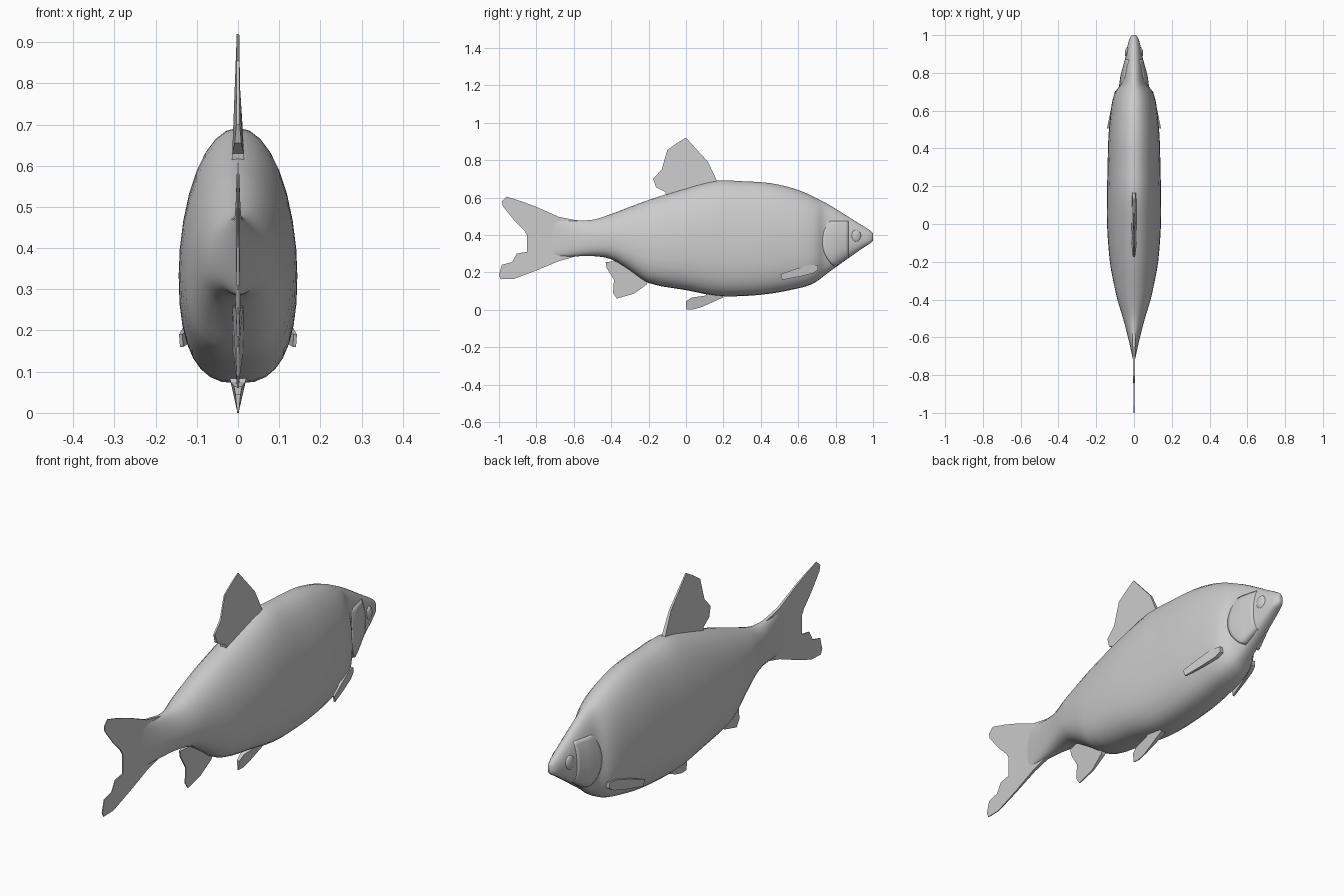
import bpy, bmesh, math

if "Cube" in bpy.data.objects:
    bpy.data.objects.remove(bpy.data.objects["Cube"])

# Body stations: y, top z, bottom z, half width
ST = [(-.73, .485, .29, .003), (-.66, .482, .285, .018), (-.6, .479, .285, .032),
      (-.5, .481, .287, .058), (-.4, .512, .27, .088), (-.3, .55, .21, .11),
      (-.2, .587, .143, .128), (0, .65, .105, .143), (.16, .69, .075, .143),
      (.3, .687, .073, .14), (.45, .677, .086, .136), (.57, .65, .108, .126),
      (.65, .62, .128, .115), (.7, .595, .152, .099), (.74, .575, .183, .071),
      (.8, .54, .227, .058), (.9, .477, .298, .043), (.965, .437, .343, .029),
      (.99, .42, .358, .019), (1, .408, .37, .01)]


def station(y):
    """Smoothly interpolated top, bottom, half width (Hermite)."""
    i = 0
    while i < len(ST) - 2 and y > ST[i + 1][0]:
        i += 1
    a, b = ST[i], ST[i + 1]
    p, n = ST[max(i - 1, 0)], ST[min(i + 2, len(ST) - 1)]
    h = b[0] - a[0]
    t = (y - a[0]) / h
    out = []
    for k in (1, 2, 3):
        m0 = (b[k] - p[k]) / (b[0] - p[0]) * h
        m1 = (n[k] - a[k]) / (n[0] - a[0]) * h
        out.append((2*t**3 - 3*t*t + 1)*a[k] + (t**3 - 2*t*t + t)*m0
                   + (3*t*t - 2*t**3)*b[k] + (t**3 - t*t)*m1)
    return out


def shape(top, bot, z):
    """Relative width (0..1) of the cross-section at height z."""
    mid = bot + .42 * (top - bot)
    d, n = ((z - mid) / (top - mid), 2) if z > mid else ((mid - z) / (mid - bot), 2.6)
    return max(0, 1 - min(1, d) ** n) ** (1 / n)


def make(name, verts, faces, angle=40):
    me = bpy.data.meshes.new(name)
    me.from_pydata(verts, [], faces)
    bm = bmesh.new()
    bm.from_mesh(me)
    bmesh.ops.recalc_face_normals(bm, faces=bm.faces)
    bm.to_mesh(me)
    bm.free()
    ob = bpy.data.objects.new(name, me)
    bpy.context.collection.objects.link(ob)
    bpy.ops.object.select_all(action='DESELECT')
    ob.select_set(True)
    bpy.context.view_layer.objects.active = ob
    bpy.ops.object.shade_smooth_by_angle(angle=math.radians(angle))
    return ob


def grid_faces(rows, cols, wrap=False):
    return [(r*cols + c, r*cols + (c+1) % cols, (r+1)*cols + (c+1) % cols, (r+1)*cols + c)
            for r in range(rows - 1) for c in range(cols if wrap else cols - 1)]


# Body with head
N = 32
ys = []
for a, b in zip(ST, ST[1:]):
    ys += [a[0] + (b[0] - a[0]) * k / 3 for k in range(3)]
ys.append(1)
verts = []
for y in ys:
    top, bot, w = station(y)
    mid = bot + .42 * (top - bot)
    for k in range(N):
        a = 2 * math.pi * k / N
        s, c = math.sin(a), math.cos(a)
        e = 1 if s > 0 else 2 / 2.6
        x = w * math.copysign(abs(c) ** e, c)
        z = mid + (top - mid) * s if s > 0 else mid - (mid - bot) * abs(s) ** e
        verts.append((x, y, z))
faces = grid_faces(len(ys), N, True)
faces += [tuple(range(N)), tuple(range(len(verts) - N, len(verts)))]
make("body", verts, faces, 60)

# Gill covers: flared plates over the back of the head
U, V = 8, 14
for side, label in ((1, "right"), (-1, "left")):
    verts = []
    for i in range(U + 1):
        u = i / U
        for j in range(V + 1):
            v = j / V
            back = .724 + .075 * (1 - v) ** 4 + .03 * v ** 5
            y = .87 + u * (back - .87)
            top, bot, w = station(max(y, .79))
            lo = bot + .004
            z = lo + v * (.475 - lo)
            half = w + u * (.004 + .016 * (1 - v ** 3))
            verts.append((side * (half * shape(top, bot, z) + .001), y, z))
    ob = make("gill_cover_" + label, verts, grid_faces(U + 1, V + 1), 60)
    mod = ob.modifiers.new("rim", 'SOLIDIFY')
    mod.thickness = .012
    mod.offset = -1

    # Eyes
    top, bot, w = station(.91)
    bpy.ops.mesh.primitive_uv_sphere_add(segments=20, ring_count=12, radius=1,
                                         location=(side * (w - .004), .91, .395))
    eye = bpy.context.object
    eye.name = "eye_" + label
    eye.scale = (.011, .026, .032)
    eye.rotation_euler = (0, 0, side * .17)
    bpy.ops.object.shade_smooth_by_angle(angle=math.radians(60))


def fin(name, pts, x=lambda y: 0):
    """Thin plate from an outline of (y, z, half thickness)."""
    n = len(pts)
    verts = [(x(y) + s * t, y, z) for s in (1, -1) for y, z, t in pts]
    faces = [tuple(range(n)), tuple(range(2*n - 1, n - 1, -1))]
    faces += [(k, (k+1) % n, n + (k+1) % n, n + k) for k in range(n)]
    return make(name, verts, faces, 30)


# Centre-line fins
fin("tail_fin", [(-.58, .477, .008), (-.68, .497, .006), (-.8, .55, .004), (-.88, .58, .003),
                 (-.96, .605, .002), (-.985, .58, .002), (-.98, .555, .002), (-.92, .48, .002),
                 (-.865, .425, .003), (-.85, .40, .003), (-.85, .31, .003), (-.905, .30, .002),
                 (-.93, .255, .002), (-.985, .24, .002), (-1, .185, .002), (-.99, .163, .002),
                 (-.92, .165, .002), (-.8, .21, .004), (-.68, .26, .006), (-.58, .288, .008)])
fin("dorsal_fin", [(.166, .688, .009), (.118, .79, .005), (0, .92, .003), (-.05, .89, .003),
                   (-.1, .855, .003), (-.13, .75, .004), (-.176, .70, .004), (-.16, .655, .008),
                   (-.11, .63, .014), (-.1, .58, .014), (.14, .65, .014)])
fin("anal_fin", [(-.43, .255, .003), (-.39, .258, .012), (-.36, .26, .014), (-.2, .16, .014),
                 (-.21, .135, .01), (-.28, .085, .004), (-.37, .06, .002), (-.39, .09, .002),
                 (-.385, .16, .003), (-.425, .225, .003)])
fin("pelvic_fin", [(.0, .045, .006), (0, .003, .002), (.03, 0, .002), (.08, .013, .003),
                   (.2, .066, .012), (.19, .09, .022), (.13, .1, .022), (.1, .075, .018),
                   (.03, .065, .01)])

# Pectoral fins, flaring away from the flanks
for side, label in ((1, "right"), (-1, "left")):
    fin("pectoral_fin_" + label,
        [(.505, .19, .004), (.515, .16, .004), (.61, .178, .007), (.68, .195, .009),
         (.705, .212, .009), (.705, .238, .009), (.66, .24, .009), (.59, .22, .007)],
        lambda y, s=side: s * (.09 + (.71 - y) * .24))
